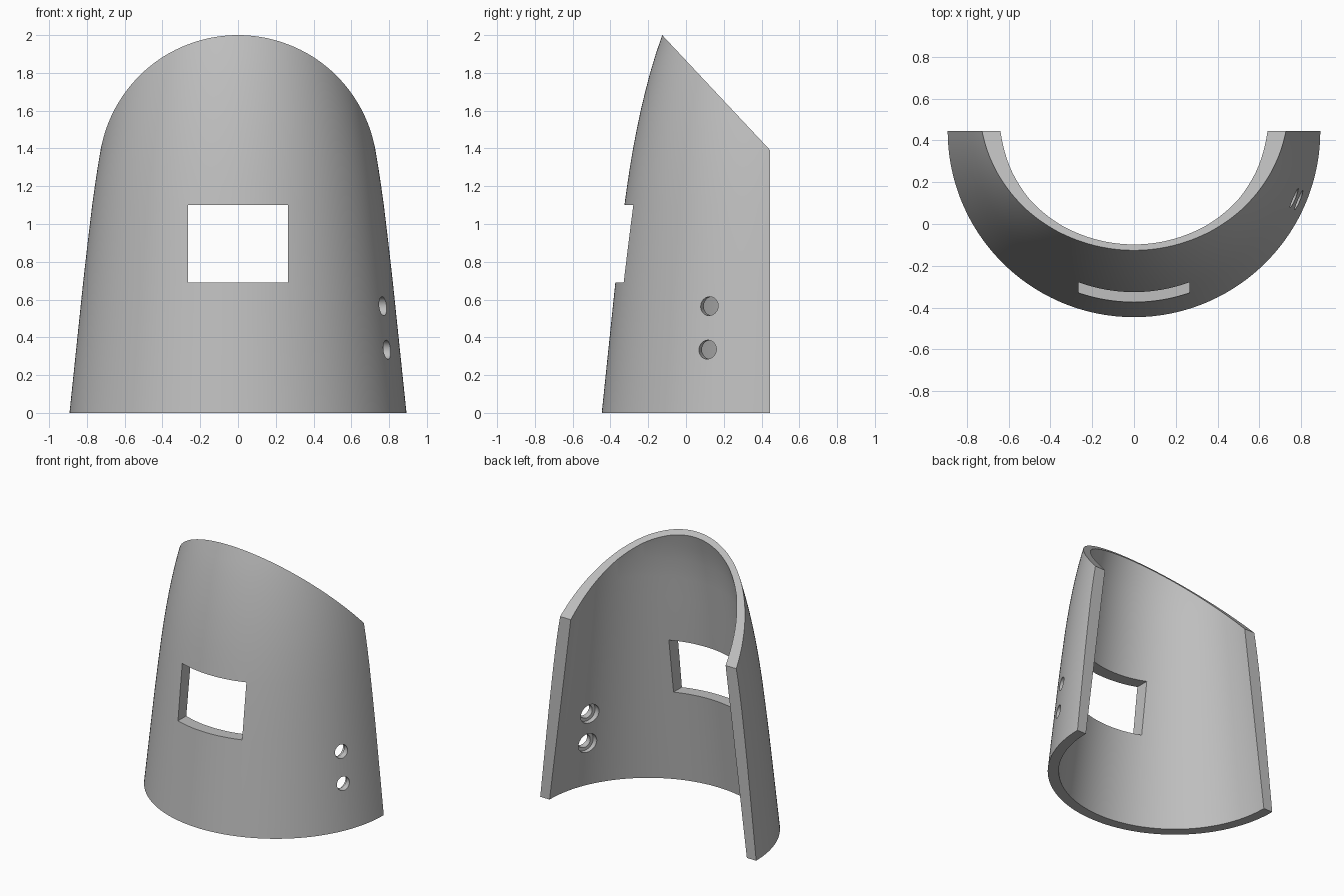
import bpy
import bmesh
from math import cos, sin, pi, atan2, radians, hypot
from mathutils import Matrix, Vector

if "Cube" in bpy.data.objects:
    bpy.data.objects.remove(bpy.data.objects["Cube"], do_unlink=True)

AXIS_Y = 0.446      # revolve axis, also the flat back plane
STEPS = 96

grey = bpy.data.materials.new("plain grey")
grey.use_nodes = True
colour = (0.52, 0.52, 0.52, 1)
grey.diffuse_color = colour
grey.node_tree.nodes["Principled BSDF"].inputs["Base Color"].default_value = colour

# (radius, height) profiles of the outer and inner wall
outer = [(0.892, 0), (0.82, 0.69), (0.796, 0.9), (0.772, 1.1), (0.758, 1.2),
         (0.743, 1.3), (0.726, 1.4), (0.707, 1.5), (0.686, 1.6), (0.662, 1.7),
         (0.636, 1.8), (0.606, 1.9), (0.572, 2.0), (0.535, 2.1)]
inner = [(0.815, 0), (0.632, 1.45), (0.616, 1.6), (0.596, 1.75),
         (0.571, 1.87), (0.541, 1.98), (0.505, 2.1)]


def make_object(name, bm):
    bmesh.ops.recalc_face_normals(bm, faces=bm.faces)
    mesh = bpy.data.meshes.new(name)
    bm.to_mesh(mesh)
    bm.free()
    obj = bpy.data.objects.new(name, mesh)
    bpy.context.collection.objects.link(obj)
    mesh.materials.append(grey)
    return obj


def box(name, size, matrix):
    bm = bmesh.new()
    bmesh.ops.create_cube(bm, size=1, matrix=matrix @ Matrix.Diagonal((*size, 1)))
    return make_object(name, bm)


def radial_cylinder(name, radius, start, end, angle, z):
    """Cylinder pointing outward from the revolve axis."""
    bm = bmesh.new()
    direction = Vector((cos(angle), sin(angle), 0))
    centre = Vector((0, AXIS_Y, z)) + direction * (start + end) / 2
    turn = direction.to_track_quat('Z', 'Y').to_matrix().to_4x4()
    bmesh.ops.create_cone(bm, cap_ends=True, segments=40, radius1=radius,
                          radius2=radius, depth=end - start,
                          matrix=Matrix.Translation(centre) @ turn)
    return make_object(name, bm)


# Half-round shell swept from the closed wall profile
loop = outer + inner[::-1]
bm = bmesh.new()
rings = []
for i in range(STEPS + 1):
    a = pi + pi * i / STEPS
    rings.append([bm.verts.new((r * cos(a), AXIS_Y + r * sin(a), z)) for r, z in loop])
n = len(loop)
for a, b in zip(rings, rings[1:]):
    for j in range(n):
        k = (j + 1) % n
        bm.faces.new((a[j], b[j], b[k], a[k]))
bm.faces.new(rings[0])
bm.faces.new(rings[-1])
shell = make_object("curved_shell", bm)

# Slanted top cut, from the front peak down to the back edge
peak, back = Vector((0, -0.126, 2.0)), Vector((0, AXIS_Y, 1.39))
slope = atan2(back.z - peak.z, back.y - peak.y)
tilt = Matrix.Rotation(slope, 4, 'X')
top_cutter = box("top_cutter", (4, 4, 2),
                 Matrix.Translation(peak) @ tilt @ Matrix.Translation((0, 0, 1)))

# Rectangular window through the front
window_cutter = box("window_cutter", (0.53, 1, 0.41),
                    Matrix.Translation((0, -0.4, 0.895)))
cutters = [top_cutter, window_cutter]

# Two counterbored holes through the left wall
for z, wall in ((0.565, 0.79), (0.335, 0.815)):
    angle = radians(-22.8)
    cutters.append(radial_cylinder("hole_cutter", 0.05, 0.5, 1.1, angle, z))
    cutters.append(radial_cylinder("counterbore_cutter", 0.073, 0.5, wall, angle, z))

bpy.context.view_layer.objects.active = shell
for cutter in cutters:
    mod = shell.modifiers.new("cut", 'BOOLEAN')
    mod.operation = 'DIFFERENCE'
    mod.solver = 'EXACT'
    mod.object = cutter
    bpy.ops.object.modifier_apply(modifier=mod.name)
for cutter in cutters:
    bpy.data.objects.remove(cutter, do_unlink=True)

bpy.ops.object.select_all(action='DESELECT')
shell.select_set(True)
bpy.ops.object.shade_smooth_by_angle(angle=radians(30))
